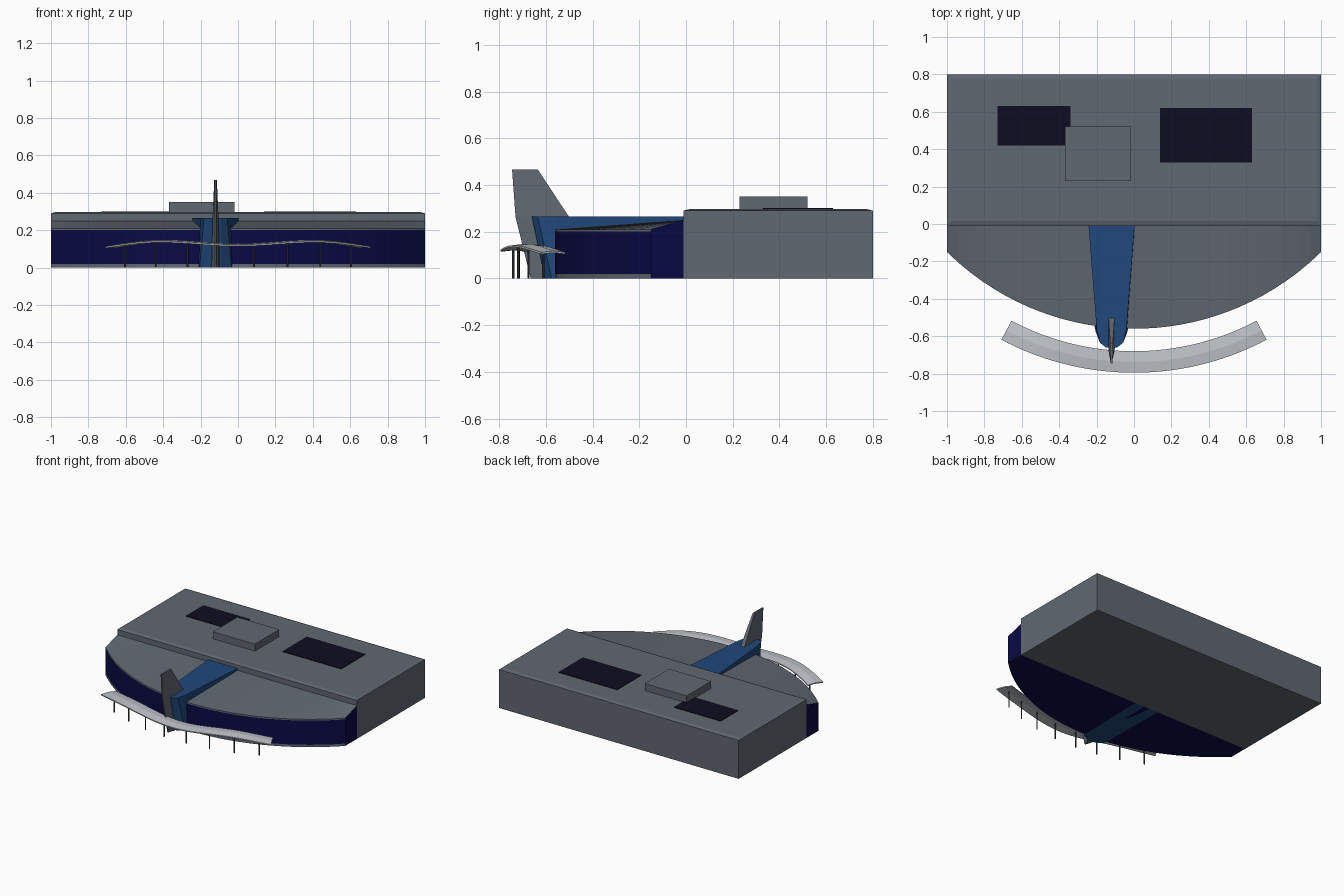
import bpy
import bmesh
from math import sin, cos, pi, sqrt, radians

cube = bpy.data.objects.get("Cube")
if cube:
    bpy.data.objects.remove(cube, do_unlink=True)


def material(name, r, g, b):
    m = bpy.data.materials.new(name)
    m.use_nodes = True
    m.diffuse_color = (r, g, b, 1)
    bsdf = next(n for n in m.node_tree.nodes if n.type == "BSDF_PRINCIPLED")
    bsdf.inputs["Base Color"].default_value = (r, g, b, 1)
    return m


GREY = material("slate grey", 0.12, 0.14, 0.165)
NAVY = material("navy glass", 0.003, 0.003, 0.06)
PANEL = material("dark roof panel", 0.004, 0.004, 0.015)
BLUE = material("mid blue", 0.014, 0.065, 0.2)
PALE = material("pale canopy", 0.52, 0.55, 0.58)
POST = material("dark metal", 0.05, 0.055, 0.06)


def loft(name, layers, mats, side_index=None, cap_index=0):
    """Join equal rings of points into a closed solid."""
    bm = bmesh.new()
    rings = [[bm.verts.new(p) for p in layer] for layer in layers]
    n = len(rings[0])
    for a, b in zip(rings, rings[1:]):
        for i in range(n):
            j = (i + 1) % n
            f = bm.faces.new((a[i], a[j], b[j], b[i]))
            f.material_index = side_index[i] if side_index else 0
    for ring in (rings[0], rings[-1]):
        bm.faces.new(ring).material_index = cap_index
    bmesh.ops.recalc_face_normals(bm, faces=bm.faces)
    mesh = bpy.data.meshes.new(name)
    bm.to_mesh(mesh)
    bm.free()
    for m in mats:
        mesh.materials.append(m)
    obj = bpy.data.objects.new(name, mesh)
    bpy.context.collection.objects.link(obj)
    return obj


def rect(x0, x1, y0, y1, z, inset=0):
    x0, x1, y0, y1 = x0 + inset, x1 - inset, y0 + inset, y1 - inset
    return [(x0, y0, z), (x1, y0, z), (x1, y1, z), (x0, y1, z)]


def box(name, x0, x1, y0, y1, z0, z1, mat):
    return loft(name, [rect(x0, x1, y0, y1, z0), rect(x0, x1, y0, y1, z1)], [mat])


# Rear hall with a shallow chamfered roof
HALL = (-1, 1, -0.01, 0.8)
loft("rear_hall", [rect(*HALL, 0), rect(*HALL, 0.29), rect(*HALL, 0.297, 0.025)], [GREY])

# Roof fittings
box("roof_panel_right", -0.73, -0.34, 0.42, 0.63, 0.296, 0.301, PANEL)
box("roof_panel_left", 0.14, 0.63, 0.33, 0.62, 0.296, 0.301, PANEL)
box("roof_plant_room", -0.37, -0.02, 0.23, 0.52, 0.29, 0.35, GREY)

# Curved glazed front: cross-sections lofted from side to side
SEGMENTS = 32
ARC_R, ARC_Y = 1.424, 0.864
sections = []
for i in range(SEGMENTS + 1):
    x = -1 + 2 * i / SEGMENTS
    y = ARC_Y - sqrt(ARC_R ** 2 - x * x)
    sections.append([(x, y, 0), (x, y, 0.018), (x, y, 0.2), (x, y, 0.21),
                     (x, -0.01, 0.25), (x, -0.01, 0)])
# plinth, glass, roof rim, roof, back, underside
loft("curved_front", sections, [GREY, NAVY], [0, 1, 0, 0, 1, 1], 1)

# Blue wedge running over the roof to a prow
CX = -0.12


def wedge_ring(z, outline):
    right = [(CX - w, y, z) for w, y in outline]
    left = [(CX + w, y, z) for w, y in reversed(outline)]
    return right + left


loft("entrance_wedge", [
    wedge_ring(0, [(0.1, -0.01), (0.09, -0.55), (0.085, -0.575), (0.03, -0.605)]),
    wedge_ring(0.265, [(0.123, -0.01), (0.08, -0.56), (0.062, -0.635), (0.03, -0.66)]),
], [BLUE])

# Upright tail fin, tapering to the top
loft("tail_fin", [
    wedge_ring(z, [(h, tail), (h, nose + 0.05), (0.004, nose)])
    for z, nose, tail, h in [(0, -0.665, -0.58, 0.021),
                             (0.262, -0.73, -0.5, 0.016),
                             (0.467, -0.745, -0.635, 0.007)]
], [GREY])

# Wavy curved canopy
CANOPY_Y = 0.72


def canopy_z(x):
    x = abs(x)
    if x < 0.4:
        return 0.128 - 0.01 * cos(pi * x / 0.4)
    return 0.108 + 0.03 * cos(pi / 2 * (x - 0.4) / 0.283)


slices = []
for i in range(41):
    a = radians(-27.9 + 55.8 * i / 40)
    ring = []
    for r, dz in [(1.4, -0.004), (1.458, 0.002), (1.515, -0.004)]:
        z = canopy_z(1.458 * sin(a)) + dz
        ring.append((r * sin(a), CANOPY_Y - r * cos(a), z))
    slices.append(ring + [(x, y, z + 0.008) for x, y, z in reversed(ring)])
loft("canopy", slices, [PALE])

# Slim canopy posts
for k, x in enumerate([-0.605, -0.44, -0.27, -0.1, 0.085, 0.265, 0.44, 0.605]):
    y = CANOPY_Y - sqrt(1.462 ** 2 - x * x)
    top = canopy_z(x)
    bpy.ops.mesh.primitive_cylinder_add(vertices=8, radius=0.005, depth=top,
                                        location=(x, y, top / 2))
    post = bpy.context.object
    post.name = f"canopy_post_{k + 1}"
    post.data.materials.append(POST)
